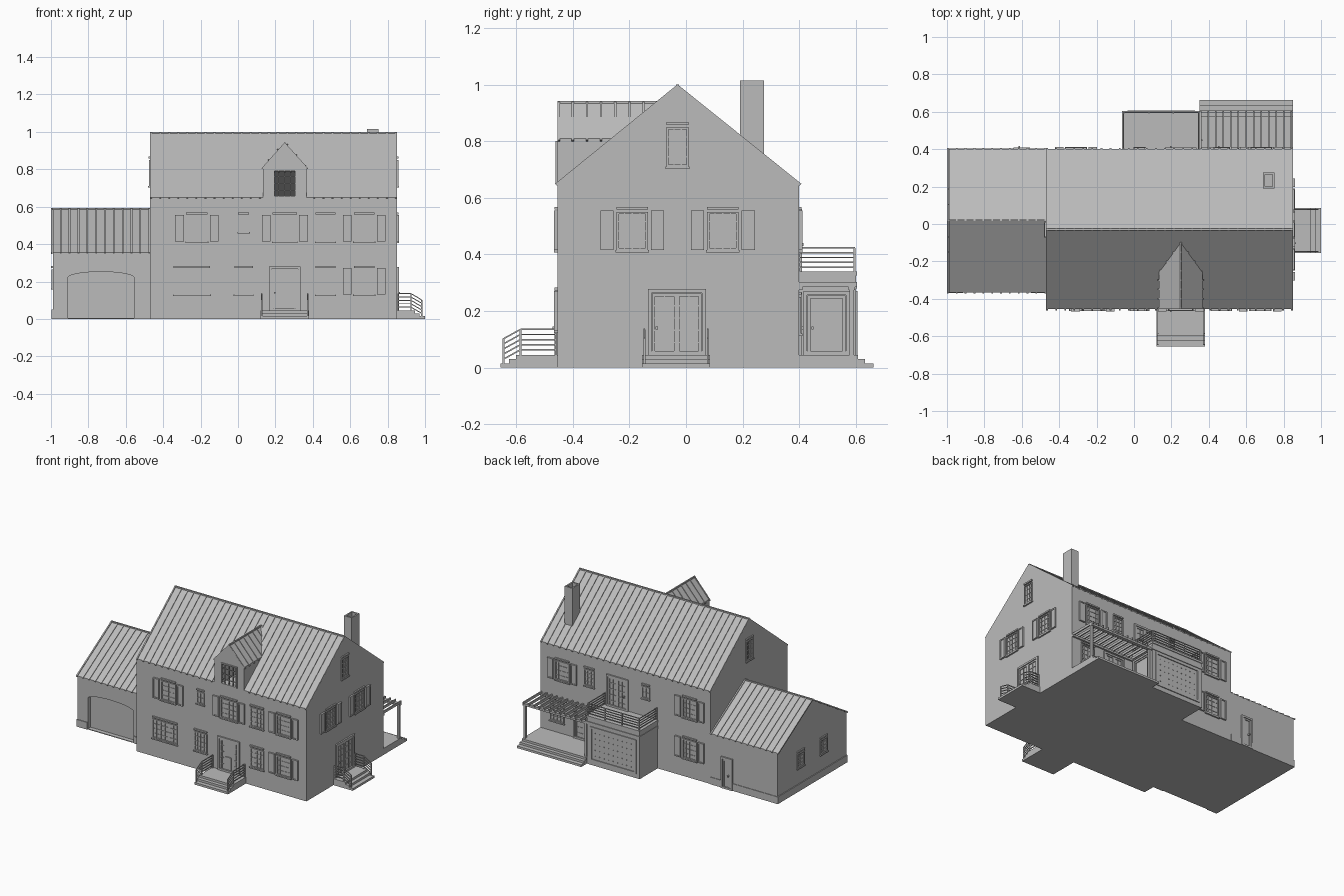
import bpy, bmesh, math
from mathutils import Vector, Matrix

cube = bpy.data.objects.get("Cube")
if cube:
    bpy.data.objects.remove(cube, do_unlink=True)

mat = bpy.data.materials.new("plain_grey")
mat.use_nodes = True
GREY = (0.5, 0.5, 0.5, 1)
mat.diffuse_color = GREY
mat.node_tree.nodes["Principled BSDF"].inputs["Base Color"].default_value = GREY

parts = {}


def part(name):
    return parts.setdefault(name, bmesh.new())


def box(name, x0, x1, y0, y1, z0, z1):
    size = Matrix.Diagonal((abs(x1 - x0), abs(y1 - y0), abs(z1 - z0), 1))
    mid = Matrix.Translation(((x0 + x1) / 2, (y0 + y1) / 2, (z0 + z1) / 2))
    bmesh.ops.create_cube(part(name), size=1, matrix=mid @ size)


def beam(name, p, q, w):
    p, q = Vector(p), Vector(q)
    rot = (q - p).to_track_quat('Z', 'Y').to_matrix().to_4x4()
    m = Matrix.Translation((p + q) / 2) @ rot @ Matrix.Diagonal((w, w, (q - p).length, 1))
    bmesh.ops.create_cube(part(name), size=1, matrix=m)


def prism(name, profile, axis, a0, a1):
    """Extrude a (horizontal, z) profile along the x or y axis."""
    bm = part(name)
    place = (lambda u, z, a: (a, u, z)) if axis == 'x' else (lambda u, z, a: (u, a, z))
    face = bm.faces.new([bm.verts.new(place(u, z, a0)) for u, z in profile])
    ext = bmesh.ops.extrude_face_region(bm, geom=[face])
    shift = Vector(place(0, 0, a1 - a0))
    bmesh.ops.translate(bm, vec=shift, verts=[v for v in ext["geom"] if isinstance(v, bmesh.types.BMVert)])
    bmesh.ops.recalc_face_normals(bm, faces=bm.faces)


# Walls: (axis of the outward normal, plane position, outward sign)
WALLS = {
    "front": ('y', -0.455, -1), "back": ('y', 0.40, 1), "right": ('x', 0.85, 1),
    "left": ('x', -0.47, -1), "wing_left": ('x', -0.99, -1),
    "sun_back": ('y', 0.60, 1), "sun_side": ('x', 0.35, 1),
}


def plate(name, wall, u0, u1, z0, z1, depth):
    axis, pos, s = WALLS[wall]
    a, b = sorted((pos - s * 0.004, pos + s * depth))
    if axis == 'y':
        box(name, u0, u1, a, b, z0, z1)
    else:
        box(name, a, b, u0, u1, z0, z1)


def frame(name, wall, u0, u1, z0, z1, t, depth):
    plate(name, wall, u0, u0 + t, z0, z1, depth)
    plate(name, wall, u1 - t, u1, z0, z1, depth)
    plate(name, wall, u0 + t, u1 - t, z1 - t, z1, depth)
    plate(name, wall, u0 + t, u1 - t, z0, z0 + t, depth)


def bars(name, wall, u0, u1, z0, z1, cols, rows, depth=0.004, t=0.004):
    for i in range(1, cols):
        u = u0 + (u1 - u0) * i / cols
        plate(name, wall, u - t / 2, u + t / 2, z0, z1, depth)
    for i in range(1, rows):
        z = z0 + (z1 - z0) * i / rows
        plate(name, wall, u0, u1, z - t / 2, z + t / 2, depth - 0.0005)


def window(wall, c, w, z0, z1, cols=4, rows=4, shutters=False, trim=True):
    u0, u1 = c - w / 2, c + w / 2
    frame("window_frames", wall, u0, u1, z0, z1, 0.008, 0.007)
    bars("window_muntins", wall, u0, u1, z0, z1, cols, rows)
    if trim:
        plate("window_sills", wall, u0 - 0.004, u1 + 0.004, z0 - 0.008, z0, 0.011)
        plate("window_headers", wall, u0, u1, z1 + 0.008, z1 + 0.018, 0.009)
    if shutters:
        for a in (u0 - 0.058, u1 + 0.012):
            plate("shutters", wall, a, a + 0.046, z0, z1 + 0.006, 0.008)
            frame("shutters", wall, a, a + 0.046, z0, z1 + 0.006, 0.008, 0.012)


def door(wall, u0, u1, z0, z1, leaves=1, panes=0):
    frame("door_frames", wall, u0, u1, z0, z1, 0.013, 0.01)
    n = (u1 - u0 - 0.03) / leaves
    for i in range(leaves):
        a = u0 + 0.015 + n * i
        frame("doors", wall, a, a + n, z0, z1 - 0.015, 0.01, 0.006)
        if panes:
            bars("door_muntins", wall, a, a + n, z0, z1 - 0.015, 2, panes)
    plate("door_handles", wall, u0 + 0.028, u0 + 0.036, z0 + 0.09, z0 + 0.1, 0.016)


# Bodies of the house, wing and dormer
prism("main_house", [(-0.455, 0), (0.40, 0), (0.40, 0.65), (-0.03, 0.995), (-0.455, 0.65)], 'x', -0.47, 0.85)
prism("garage_wing", [(-0.365, 0), (0.40, 0), (0.40, 0.355), (0.02, 0.588), (-0.365, 0.355)], 'x', -0.99, -0.46)
prism("dormer", [(0.135, 0.64), (0.365, 0.64), (0.365, 0.81), (0.25, 0.938), (0.135, 0.81)], 'y', -0.455, -0.09)
frame("wing_plinth", "wing_left", -0.365, 0.40, 0.0, 0.05, 0.025, 0.006)
box("wing_plinth", -0.996, -0.915, -0.37, -0.36, 0, 0.05)
box("wing_plinth", -0.55, -0.47, -0.37, -0.36, 0, 0.05)
box("wing_plinth", -0.996, -0.645, 0.39, 0.404, 0, 0.05)
box("wing_plinth", -0.555, -0.47, 0.39, 0.404, 0, 0.05)


# Standing seams and ridge caps
def seams(name, x0, x1, eaves, ridge, eave_z, ridge_z, n):
    for i in range(n + 1):
        x = x0 + 0.005 + (x1 - x0 - 0.01) * i / n
        for y in eaves:
            start = Vector((x, y, eave_z))
            top = Vector((x, ridge, ridge_z))
            start -= (top - start).normalized() * 0.006
            if eave_z > 0.5 and y < 0 and abs(x - 0.25) < 0.12:
                new_y = -0.26 + 0.17 * (1 - abs(x - 0.25) / 0.12)
                start = start.lerp(top, (new_y - y) / (ridge - y))
            beam(name, start, top, 0.009)
    beam(name, (x0, ridge, ridge_z), (x1, ridge, ridge_z), 0.01)


seams("main_roof_seams", -0.47, 0.85, (-0.455, 0.40), -0.03, 0.65, 0.995, 27)
seams("wing_roof_seams", -1.0, -0.47, (-0.365, 0.40), 0.02, 0.355, 0.588, 11)
for i in range(8):
    y = -0.45 + 0.05 * i
    for x in (0.128, 0.372):
        beam("dormer_seams", (x, y, 0.802), (0.25, y, 0.938), 0.008)
beam("dormer_seams", (0.25, -0.455, 0.938), (0.25, -0.1, 0.938), 0.009)

# Hollow chimney
for x0, x1, y0, y1 in ((0.69, 0.7, 0.19, 0.275), (0.74, 0.75, 0.19, 0.275),
                       (0.7, 0.74, 0.19, 0.2), (0.7, 0.74, 0.265, 0.275)):
    box("chimney", x0, x1, y0, y1, 0.7, 1.015)
box("chimney", 0.7, 0.74, 0.2, 0.265, 0.7, 0.98)

# Cut openings: dormer window and arched garage door
prism("dormer_cutter", [(-0.47, 0.655), (-0.47, 0.797), (-0.13, 0.655)], 'x', 0.19, 0.31)
arch = [(-0.555, 0.005), (-0.555, 0.22)]
arch += [(-0.7325 + 0.1775 * math.cos(a), 0.22 + 0.032 * math.sin(a))
         for a in [math.pi * i / 14 for i in range(1, 14)]]
arch += [(-0.91, 0.22), (-0.91, 0.005)]
prism("garage_cutter", arch, 'y', -0.38, -0.335)
window("front", 0.25, 0.126, 0.65, 0.80, 4, 4, trim=False)

# Front windows
for c, w, sh in ((-0.22, 0.115, True), (0.25, 0.13, True), (0.468, 0.105, False), (0.675, 0.11, True)):
    window("front", c, w, 0.415, 0.55, 4, 4, sh)
window("front", 0.03, 0.06, 0.465, 0.55, 2, 2)
for c, w, cols, sh in ((-0.247, 0.195, 6, False), (0.03, 0.1, 4, False),
                       (0.468, 0.105, 4, False), (0.675, 0.11, 4, True)):
    window("front", c, w, 0.13, 0.265, cols, 4, sh)

# Gable windows
for c in (-0.19, 0.13):
    window("right", c, 0.11, 0.415, 0.55, 4, 4, True)
for wall in ("right", "left"):
    window(wall, -0.03, 0.078, 0.71, 0.85, 3, 4)
for c in (-0.11, 0.145):
    window("wing_left", c, 0.08, 0.165, 0.265, 2, 4)

# Back windows
for c, z in ((0.68, 0.415), (-0.31, 0.415), (-0.31, 0.13)):
    window("back", c, 0.11, z, z + 0.135, 4, 4, True)
window("back", 0.47, 0.08, 0.435, 0.55, 3, 4)
window("back", 0.03, 0.06, 0.465, 0.55, 2, 2)
window("back", 0.72, 0.11, 0.12, 0.25, 4, 4)

# Doors
door("front", 0.165, 0.335, 0.045, 0.28, 1)
for a in (0.182, 0.292):
    bars("door_muntins", "front", a, a + 0.026, 0.05, 0.265, 2, 5)
plate("doors", "front", 0.225, 0.27, 0.065, 0.15, 0.007)
door("right", -0.135, 0.07, 0.045, 0.277, 2, 5)
door("back", 0.165, 0.335, 0.34, 0.56, 2, 5)
door("back", 0.42, 0.59, 0.045, 0.265, 2, 5)
door("back", -0.645, -0.555, 0.0, 0.22, 1, 0)
door("sun_side", 0.415, 0.578, 0.045, 0.27, 1)

# Sunroom with balcony on top
box("sunroom", -0.06, 0.35, 0.39, 0.60, 0, 0.335)
box("sunroom_cornice", -0.063, 0.353, 0.39, 0.605, 0.28, 0.30)
box("sunroom_cornice", -0.063, 0.353, 0.39, 0.605, 0.325, 0.34)
frame("sunroom_screen", "sun_back", -0.035, 0.325, 0.03, 0.27, 0.014, 0.006)
for i in range(9):
    for j in range(5):
        u, z = 0.005 + 0.035 * i, 0.07 + 0.04 * j
        plate("screen_studs", "sun_back", u - 0.002, u + 0.002, z - 0.002, z + 0.002, 0.004)


def railing(name, points, h, rails, w=0.005):
    """Posts at each point, joined by evenly stacked rails."""
    for p in points:
        beam(name, p, Vector(p) + Vector((0, 0, h)), w * 1.3)
    for p, q in zip(points, points[1:]):
        for i in range(1, rails + 1):
            up = Vector((0, 0, h * i / rails))
            beam(name, Vector(p) + up, Vector(q) + up, w)


Z = 0.338
railing("balcony_railing", [(-0.055, 0.40, Z), (-0.055, 0.595, Z), (0.08, 0.595, Z),
                            (0.21, 0.595, Z), (0.345, 0.595, Z), (0.345, 0.40, Z)], 0.085, 5)

# Stepped porches and terrace
for i, reach in enumerate((0.0, 0.025, 0.055)):
    z = 0.045 - 0.015 * i
    box("front_porch", 0.12, 0.38, -0.60 - reach, -0.44, 0, z)
    box("side_porch", 0.84, 0.945 + reach, -0.155, 0.085, 0, z)
    box("terrace", 0.35, 0.85, 0.39, 0.608 + reach, 0, z)
for x in (0.127, 0.373):
    railing("front_porch_railings", [(x, -0.46, 0.045), (x, -0.585, 0.045), (x, -0.645, 0.012)], 0.09, 5)
for y in (-0.147, 0.077):
    railing("side_porch_railings", [(0.855, y, 0.045), (0.925, y, 0.045), (0.982, y, 0.012)], 0.09, 5)

# Pergola over the terrace
for x in (0.365, 0.84):
    box("pergola_posts", x - 0.008, x + 0.008, 0.577, 0.593, 0.04, 0.28)
box("pergola_beams", 0.35, 0.85, 0.575, 0.598, 0.275, 0.29)
box("pergola_beams", 0.35, 0.85, 0.40, 0.412, 0.275, 0.29)
for i in range(13):
    x = 0.356 + 0.0405 * i
    box("pergola_rafters", x - 0.004, x + 0.004, 0.40, 0.605, 0.285, 0.302)

# Turn the parts into objects
for name, bm in parts.items():
    mesh = bpy.data.meshes.new(name)
    bm.to_mesh(mesh)
    bm.free()
    mesh.materials.append(mat)
    bpy.context.collection.objects.link(bpy.data.objects.new(name, mesh))

for target, cutter in (("main_house", "dormer_cutter"), ("dormer", "dormer_cutter"),
                       ("garage_wing", "garage_cutter")):
    tool = bpy.data.objects[cutter]
    tool.hide_render = tool.hide_viewport = True
    mod = bpy.data.objects[target].modifiers.new("opening", 'BOOLEAN')
    mod.operation, mod.solver, mod.object = 'DIFFERENCE', 'EXACT', tool
